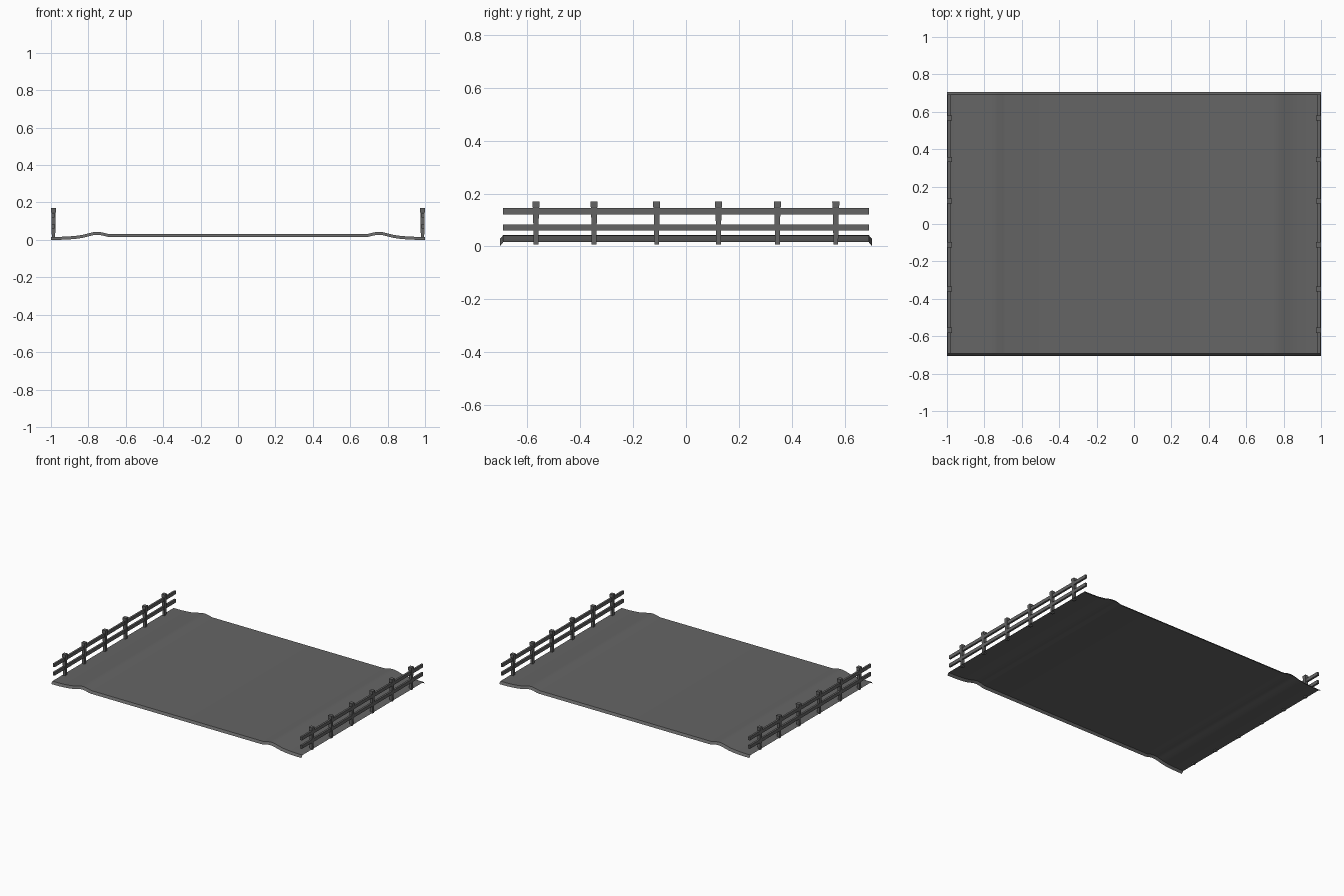
import bpy, bmesh, math

cube = bpy.data.objects.get("Cube")
if cube:
    bpy.data.objects.remove(cube, do_unlink=True)

grey = bpy.data.materials.new("weathered grey")
grey.use_nodes = True
GREY = (0.13, 0.13, 0.13, 1)
grey.diffuse_color = GREY
grey.node_tree.nodes["Principled BSDF"].inputs["Base Color"].default_value = GREY


def add_object(name, bm, smooth=False):
    mesh = bpy.data.meshes.new(name)
    bmesh.ops.recalc_face_normals(bm, faces=bm.faces)
    bm.to_mesh(mesh)
    bm.free()
    mesh.materials.append(grey)
    obj = bpy.data.objects.new(name, mesh)
    bpy.context.collection.objects.link(obj)
    if smooth:
        bpy.ops.object.select_all(action="DESELECT")
        obj.select_set(True)
        bpy.context.view_layer.objects.active = obj
        bpy.ops.object.shade_smooth_by_angle(angle=math.radians(30))
    return obj


# Ground sheet: a verge profile mirrored across x, swept along y, with sloped lips
verge = [(1.0, .016), (.93, .017), (.87, .021), (.83, .027), (.80, .035),
         (.775, .041), (.75, .043), (.725, .040), (.70, .033), (.685, .031)]
profile = [(-x, z) for x, z in verge] + [(x, z) for x, z in reversed(verge)]
DROP = .016
stations = [(-.705, DROP), (-.692, 0), (.692, 0), (.705, DROP)]

bm = bmesh.new()
rows = [[bm.verts.new((x, y, z - drop)) for x, z in profile] for y, drop in stations]
for a, b in zip(rows, rows[1:]):
    for i in range(len(profile) - 1):
        bm.faces.new((a[i], a[i + 1], b[i + 1], b[i]))
sheet = add_object("ground_sheet", bm, smooth=True)
# The open sheet must face upwards
if sheet.data.polygons[len(profile)].normal.z < 0:
    sheet.data.flip_normals()


# Fence post: square sections flaring to a wider head
def post(name, x, y):
    sections = [(.007, .009), (.08, .010), (.145, .0115), (.15, .013), (.17, .0135)]
    bm = bmesh.new()
    rings = [[bm.verts.new((x + sx * h, y + sy * h, z))
              for sx, sy in ((-1, -1), (1, -1), (1, 1), (-1, 1))] for z, h in sections]
    for a, b in zip(rings, rings[1:]):
        for i in range(4):
            j = (i + 1) % 4
            bm.faces.new((a[i], a[j], b[j], b[i]))
    bm.faces.new(rings[0])
    bm.faces.new(rings[-1])
    add_object(name, bm)


# Fence rail: long thin box
def rail(name, x, z):
    bm = bmesh.new()
    bmesh.ops.create_cube(bm, size=1)
    for v in bm.verts:
        v.co = (x + v.co.x * .014, v.co.y * 1.386, z + v.co.z * .024)
    add_object(name, bm)


# A fence along each side
for side, sign in (("left", 1), ("right", -1)):
    for n, y in enumerate((-.568, -.348, -.111, .123, .346, .567)):
        post(f"{side}_fence_post_{n + 1}", sign * .9865, y)
    rail(f"{side}_upper_rail", sign * .989, .133)
    rail(f"{side}_lower_rail", sign * .989, .072)
